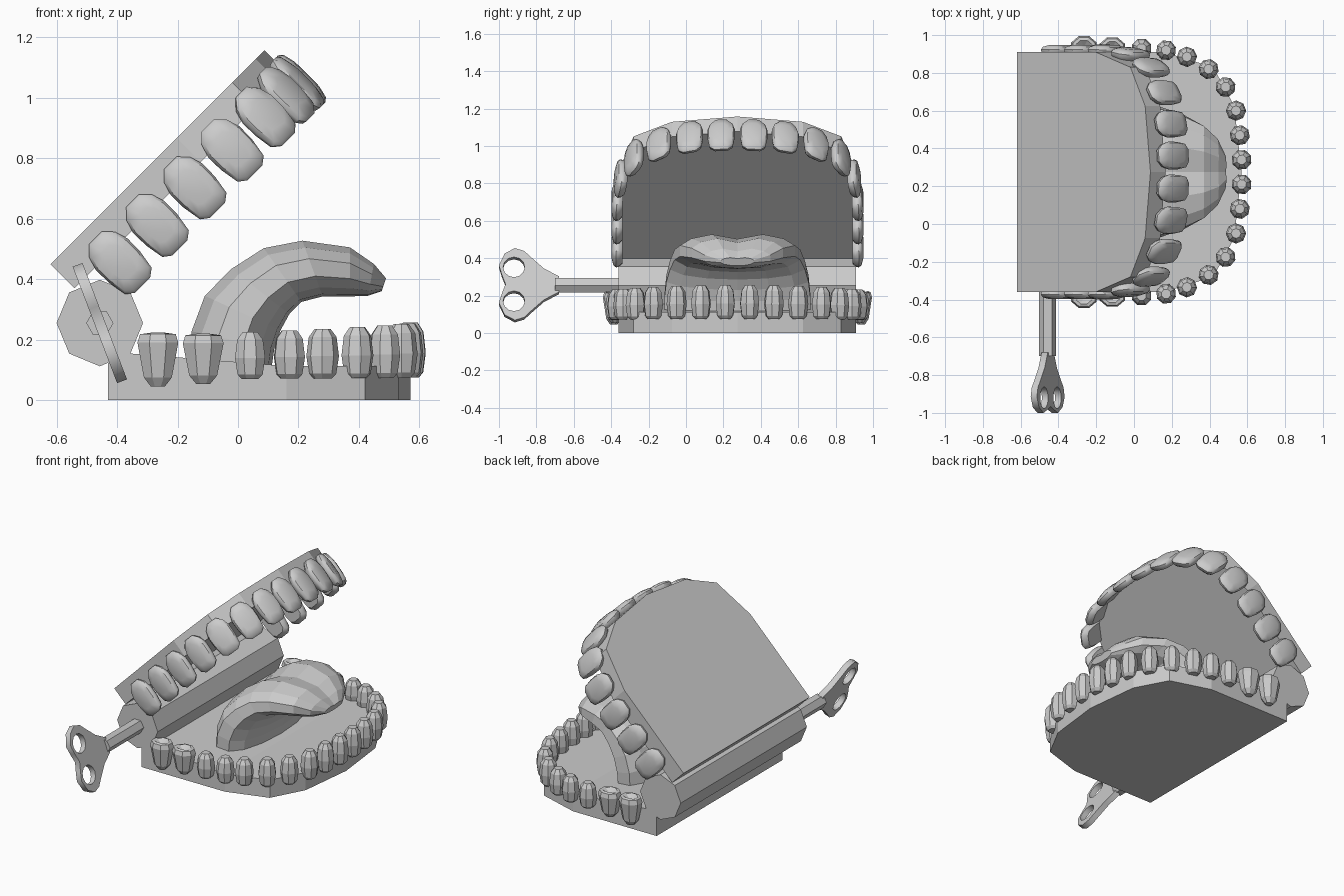
import bpy, bmesh
from math import sin, cos, pi, radians, sqrt
from mathutils import Matrix, Vector

if "Cube" in bpy.data.objects:
    bpy.data.objects.remove(bpy.data.objects["Cube"])

YC = 0.275  # jaw centre line


def finish(bm, name, smooth=None):
    bmesh.ops.recalc_face_normals(bm, faces=bm.faces)
    me = bpy.data.meshes.new(name)
    bm.to_mesh(me)
    bm.free()
    ob = bpy.data.objects.new(name, me)
    bpy.context.collection.objects.link(ob)
    if smooth:
        bpy.ops.object.select_all(action='DESELECT')
        ob.select_set(True)
        bpy.context.view_layer.objects.active = ob
        bpy.ops.object.shade_smooth_by_angle(angle=radians(smooth))
    return ob


def loft(bm, rings, mat=Matrix(), dip=None):
    """Skin a stack of rings; dip adds a centre vertex to the last cap."""
    vs = [[bm.verts.new(mat @ Vector(p)) for p in r] for r in rings]
    n = len(vs[0])
    for a, b in zip(vs, vs[1:]):
        for i in range(n):
            j = (i + 1) % n
            bm.faces.new((a[i], a[j], b[j], b[i]))
    bm.faces.new(vs[0][::-1])
    if dip is None:
        bm.faces.new(vs[-1])
    else:
        c = bm.verts.new(mat @ Vector(dip))
        for i in range(n):
            bm.faces.new((vs[-1][i], vs[-1][(i + 1) % n], c))


def frame(x, y, z, o):
    return Matrix((x, y, z)).transposed().to_4x4() if o is None else \
        Matrix.Translation(o) @ Matrix((x, y, z)).transposed().to_4x4()


# D-shaped jaw plates
HALF = [(0, .635), (.59, .635), (.85, .555), (.96, .35)]
OUTLINE = [(s, -y) for s, y in HALF] + [(1, 0)] + HALF[::-1]


def plate(name, mat, z0, z1, back):
    bm = bmesh.new()
    loft(bm, [[(s, y, z0) for s, y in OUTLINE],
              [(s, y, back if s == 0 else z1) for s, y in OUTLINE]], mat)
    bm.verts.ensure_lookup_table()
    n = len(OUTLINE)
    bmesh.ops.connect_verts(bm, verts=[bm.verts[n + 1], bm.verts[n + n - 2]])
    return finish(bm, name)


r = sqrt(.5)
LOWER = Matrix.Translation((-.43, YC, 0))
UPPER = frame((r, 0, r), (0, 1, 0), (-r, 0, r), (-.62, YC, .45))
plate("lower_jaw", LOWER, 0, .113, .16)
plate("upper_jaw", UPPER, -.113, 0, 0)


# hinge barrel and key shaft, both along y
def rod(name, radius, sides, y0, y1):
    bm = bmesh.new()
    loft(bm, [[(-.457 + radius * cos(2 * pi * i / sides), y,
                .255 + radius * sin(2 * pi * i / sides)) for i in range(sides)]
              for y in (y0, y1)])
    finish(bm, name)


rod("hinge", .143, 8, YC - .635, YC + .635)
rod("key_shaft", .045, 6, -.70, -.34)

# key handle: flat heart with two holes
edge = [(-.68, .045), (-.76, .09), (-.83, .155), (-.865, .19), (-.915, .206), (-.97, .175),
        (-1, .107), (-.985, .055)]
loops = [edge + [(-.965, 0)] + [(y, -v) for y, v in edge[::-1]]]
for side in (-1, 1):
    loops.append([(-.92 + .058 * cos(pi * i / 6), side * .097 + .058 * sin(pi * i / 6))
                  for i in range(12)])
cu = bpy.data.curves.new("key_handle", 'CURVE')
cu.dimensions = '2D'
cu.fill_mode = 'BOTH'
cu.extrude = .0175
for pts in loops:
    sp = cu.splines.new('POLY')
    sp.points.add(len(pts) - 1)
    sp.use_cyclic_u = True
    for p, (y, v) in zip(sp.points, pts):
        p.co = (y, v, 0, 1)
key = bpy.data.objects.new("key_handle", cu)
bpy.context.collection.objects.link(key)
key.matrix_world = frame((0, 1, 0), (-.357, 0, .934), (.934, 0, .357), (-.457, 0, .255))
bpy.ops.object.select_all(action='DESELECT')
key.select_set(True)
bpy.context.view_layer.objects.active = key
bpy.ops.object.convert(target='MESH')

# upper teeth: bulging shields around the plate rim (s, offset, facing angle)
shield = [(.03, .044), (.06, .075), (.074, .12), (.073, .18), (.062, .245), (.035, .265)]
shield = shield + [(-w, d) for w, d in shield[::-1]]
bm = bmesh.new()
for s, y, a in [(.166, .643, 90), (.34, .643, 90), (.516, .643, 88), (.69, .625, 80),
                (.845, .555, 58), (.945, .42, 33), (.997, .255, 14), (1.012, .087, 4)]:
    for side in (-1, 1):
        m = UPPER @ Matrix.Translation((s, side * y, 0)) @ Matrix.Rotation(side * radians(a), 4, 'Z')
        loft(bm, [[(o, w * k, -.155 - (d - .155) * k) for w, d in shield]
                  for o, k in [(-.028, .8), (-.012, .96), (.006, 1), (.02, .9), (.03, .55)]], m)
finish(bm, "upper_teeth", 40)


# lower teeth: octagonal pegs, with two cusped molars at each back end
def octa(rad, z, depth=1, cusp=0):
    return [(rad * depth * cos(pi * (i + .5) / 4), rad * sin(pi * (i + .5) / 4),
             z + (cusp if i in (0, 3, 4, 7) else 0)) for i in range(8)]


bm = bmesh.new()
for x, y, a, lift in [(.04, .655, 90, 0), (.17, .645, 85, .005), (.28, .61, 70, .01),
                      (.395, .545, 55, .015), (.485, .45, 40, .02), (.54, .325, 22, .025),
                      (.56, .195, 10, .028), (.57, .065, 3, .03)]:
    for side in (-1, 1):
        m = Matrix.Translation((x, YC + side * y, 0)) @ Matrix.Rotation(side * radians(a), 4, 'Z')
        loft(bm, [octa(q, z + lift * (z - .04) / .185) for q, z in
                  [(.03, .07), (.045, .085), (.054, .14), (.046, .2), (.026, .226)]], m)
finish(bm, "lower_teeth")

bm = bmesh.new()
for x, y, dz in [(-.265, .662, 0), (-.115, .655, .012)]:
    for side in (-1, 1):
        m = Matrix.Translation((x, YC + side * y, dz)) @ Matrix.Rotation(side * pi / 2, 4, 'Z')
        k = 1 - dz
        loft(bm, [octa(q, z * (1 - dz * 6), .85, c) for q, z, c in
                  [(.025, .045, 0), (.05, .075, 0), (.062, .135, 0), (.073, .19, 0),
                   (.064, .218, 0), (.045, .218, .006)]], m, (0, 0, .195 * (1 - dz * 6)))
finish(bm, "molars")

# tongue: arched loft (top x, z, underside x, z, half width) with a centre groove
stations = [(-.17, .10, .11, .10, .40), (-.165, .23, .12, .17, .40), (-.12, .35, .14, .23, .39),
            (-.03, .44, .17, .285, .37), (.08, .51, .21, .325, .345), (.21, .535, .28, .343, .315),
            (.37, .512, .37, .343, .25), (.45, .455, .43, .345, .18), (.49, .405, .475, .36, .09)]
bm = bmesh.new()
rings = []
N = 14
for tx, tz, bx, bz, w in stations:
    ring = []
    for i in range(N):
        a = 2 * pi * i / N + pi / 2
        c, s = cos(a), sin(a)
        t = .5 - .5 * (abs(s) ** .8) * (1 if s > 0 else -1)
        if i == 0:
            t = .17
        ring.append((tx + (bx - tx) * t, YC + w * c, tz + (bz - tz) * t))
    rings.append(ring)
loft(bm, rings)
finish(bm, "tongue")
